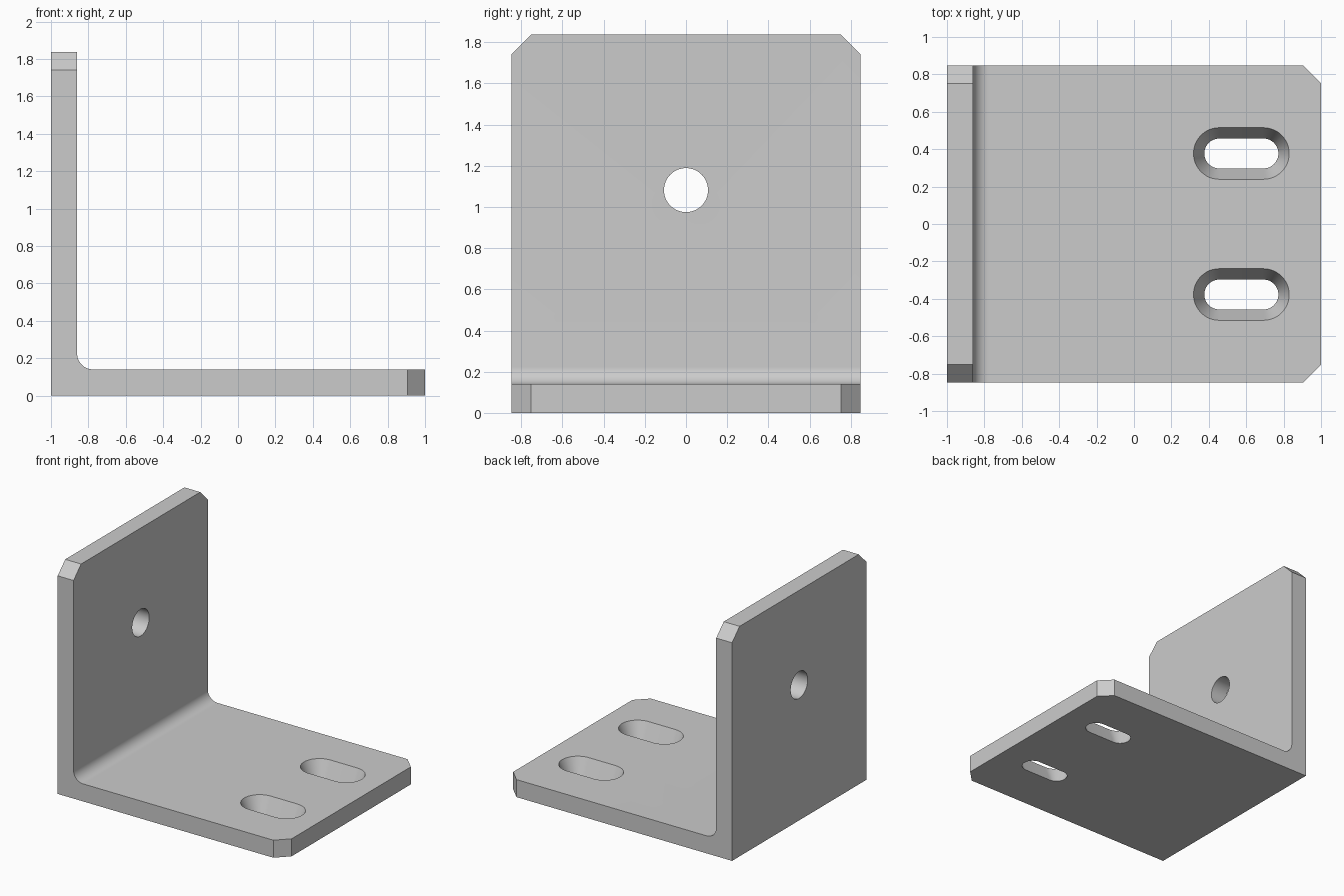
import bpy, bmesh, math

WIDTH, HEIGHT, THICK = 1.694, 1.837, 0.14
CORNER, FILLET = 0.095, 0.085

cube = bpy.data.objects.get("Cube")
if cube:
    bpy.data.objects.remove(cube, do_unlink=True)

steel = bpy.data.materials.new("light grey steel")
steel.use_nodes = True
GREY = (0.6, 0.6, 0.6, 1)
steel.diffuse_color = GREY
steel.node_tree.nodes["Principled BSDF"].inputs["Base Color"].default_value = GREY


def make_object(name, bm):
    bmesh.ops.recalc_face_normals(bm, faces=bm.faces)
    mesh = bpy.data.meshes.new(name)
    bm.to_mesh(mesh)
    bm.free()
    mesh.materials.append(steel)
    obj = bpy.data.objects.new(name, mesh)
    bpy.context.collection.objects.link(obj)
    return obj


def loft(name, lower, upper):
    """Closed solid between two matching rings of points."""
    bm = bmesh.new()
    a = [bm.verts.new(p) for p in lower]
    b = [bm.verts.new(p) for p in upper]
    bm.faces.new(a)
    bm.faces.new(b)
    for i in range(len(a)):
        j = (i + 1) % len(a)
        bm.faces.new((a[i], a[j], b[j], b[i]))
    return make_object(name, bm)


def slot_ring(y, z, radius, x0=0.456, x1=0.692, steps=24):
    """Rounded slot outline lying along x."""
    ring = []
    for cx, start in ((x1, -math.pi / 2), (x0, math.pi / 2)):
        for i in range(steps + 1):
            t = start + math.pi * i / steps
            ring.append((cx + radius * math.cos(t), y + radius * math.sin(t), z))
    return ring


# L-shaped profile with a rounded inner bend
inner = -1 + THICK
profile = [(-1, 0), (1, 0), (1, THICK)]
for i in range(17):
    t = -math.pi / 2 - math.pi / 2 * i / 16
    profile.append((inner + FILLET + FILLET * math.cos(t),
                    THICK + FILLET + FILLET * math.sin(t)))
profile += [(inner, HEIGHT), (-1, HEIGHT)]
bracket = loft("angle_bracket",
               [(x, -WIDTH / 2, z) for x, z in profile],
               [(x, WIDTH / 2, z) for x, z in profile])

# Clipped corners at the free end of each plate
bm = bmesh.new()
bm.from_mesh(bracket.data)
corners = []
for e in bm.edges:
    p, q = (v.co for v in e.verts)
    same_side = abs(p.y - q.y) < 1e-4
    at_end = min(p.x, q.x) > 0.999 or min(p.z, q.z) > HEIGHT - 1e-3
    if same_side and at_end:
        corners.append(e)
bmesh.ops.bevel(bm, geom=corners, offset=CORNER, offset_type='OFFSET',
                segments=1, affect='EDGES', clamp_overlap=False)
bmesh.ops.recalc_face_normals(bm, faces=bm.faces)
bm.to_mesh(bracket.data)
bm.free()

# Tapered slots in the base and a round hole in the upright
R_LOW, R_HIGH, EXTRA = 0.08, 0.138, 0.02
grow = (R_HIGH - R_LOW) / THICK * EXTRA
cutters = [loft("slot_cutter",
                slot_ring(y, -EXTRA, R_LOW - grow),
                slot_ring(y, THICK + EXTRA, R_HIGH + grow))
           for y in (-0.377, 0.377)]


def hole_ring(x, radius=0.107, z=1.082, steps=64):
    return [(x, radius * math.cos(2 * math.pi * i / steps),
             z + radius * math.sin(2 * math.pi * i / steps)) for i in range(steps)]


cutters.append(loft("hole_cutter", hole_ring(-1.1), hole_ring(inner + 0.1)))

bpy.ops.object.select_all(action='DESELECT')
bracket.select_set(True)
bpy.context.view_layer.objects.active = bracket
for cutter in cutters:
    cutter.hide_render = True
    mod = bracket.modifiers.new(cutter.name, 'BOOLEAN')
    mod.operation = 'DIFFERENCE'
    mod.solver = 'EXACT'
    mod.object = cutter
    bpy.ops.object.modifier_apply(modifier=mod.name)
    bpy.data.objects.remove(cutter, do_unlink=True)

# Smooth bend and holes, crisp plate edges
bpy.ops.object.shade_smooth_by_angle(angle=math.radians(30))
